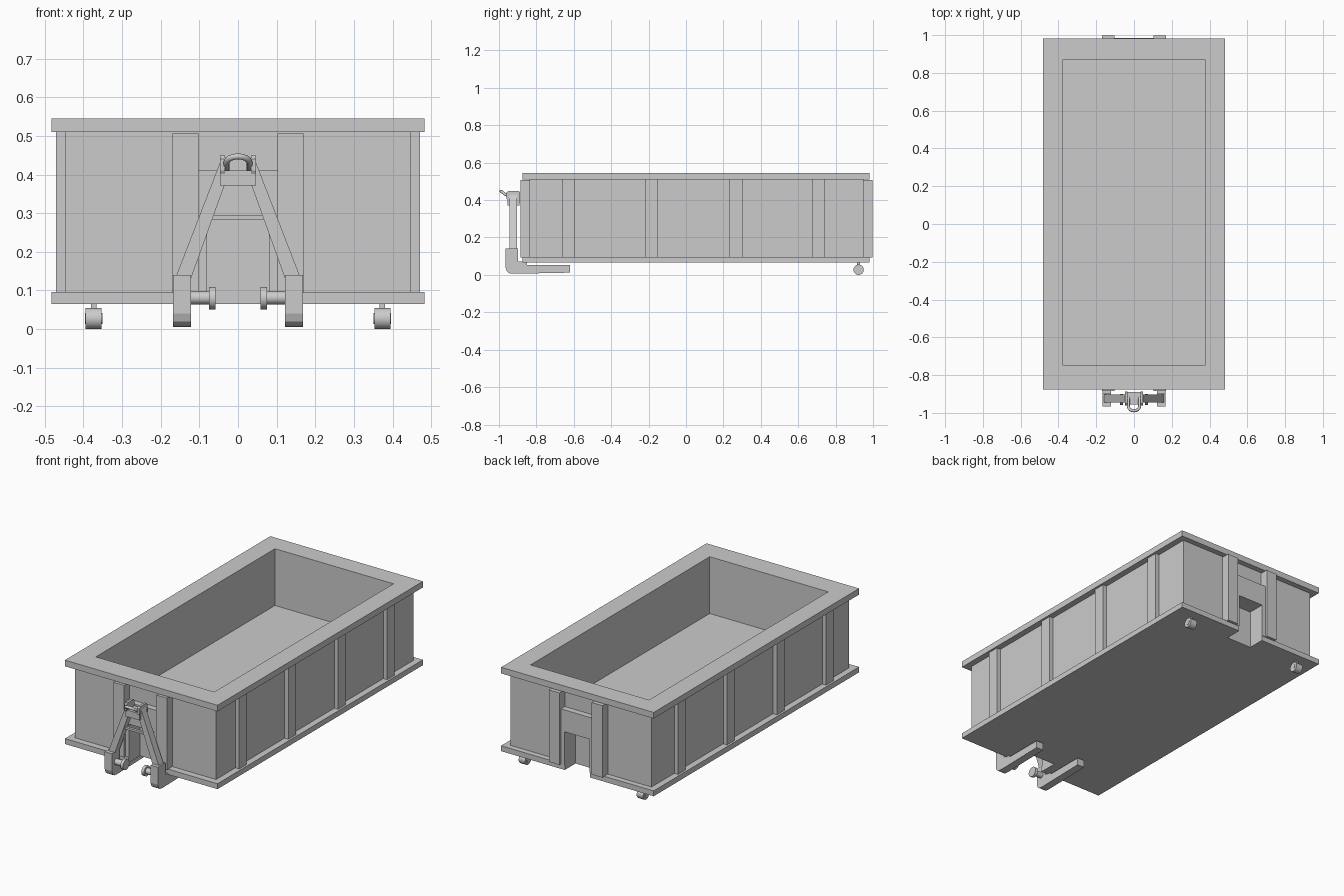
import bpy, bmesh, math
from mathutils import Vector

if "Cube" in bpy.data.objects:
    bpy.data.objects.remove(bpy.data.objects["Cube"])


def finish(name, bm):
    bmesh.ops.recalc_face_normals(bm, faces=bm.faces)
    me = bpy.data.meshes.new(name)
    bm.to_mesh(me)
    bm.free()
    ob = bpy.data.objects.new(name, me)
    bpy.context.collection.objects.link(ob)
    return ob


def prism(name, pts, axis, lo, hi):
    """Extrude a 2D profile along x (profile yz), y (profile xz) or z (profile xy)."""
    bm = bmesh.new()
    place = {'x': lambda a, b, t: (t, a, b),
             'y': lambda a, b, t: (a, t, b),
             'z': lambda a, b, t: (a, b, t)}[axis]
    f = bm.faces.new([bm.verts.new(place(a, b, lo)) for a, b in pts])
    ext = bmesh.ops.extrude_face_region(bm, geom=[f])
    d = Vector(place(0, 0, hi - lo))
    bmesh.ops.translate(bm, vec=d, verts=[v for v in ext['geom'] if isinstance(v, bmesh.types.BMVert)])
    return finish(name, bm)


def box(name, x0, x1, y0, y1, z0, z1):
    return prism(name, [(x0, y0), (x1, y0), (x1, y1), (x0, y1)], 'z', z0, z1)


def smooth(ob):
    bpy.ops.object.select_all(action='DESELECT')
    ob.select_set(True)
    bpy.context.view_layer.objects.active = ob
    bpy.ops.object.shade_smooth_by_angle(angle=math.radians(35))


def cyl_x(name, x0, x1, y, z, r, n=24):
    ob = prism(name, [(y + r * math.cos(2 * math.pi * i / n), z + r * math.sin(2 * math.pi * i / n))
                      for i in range(n)], 'x', x0, x1)
    smooth(ob)
    return ob


def cut(target, *dims):
    """Subtract a box from the target."""
    c = box("cutter", *dims)
    c.hide_render = True
    m = target.modifiers.new("cut", 'BOOLEAN')
    m.operation, m.solver, m.object = 'DIFFERENCE', 'EXACT', c
    bpy.context.view_layer.objects.active = target
    bpy.ops.object.modifier_apply(modifier=m.name)
    bpy.data.objects.remove(c, do_unlink=True)


RECESS_BACK = (-.08, .08, .885, 1.2, -.1, .285)
RECESS_FRONT = (-.08, .08, -1.2, -.77, -.1, .285)
INTERIOR = (-.375, .375, -.75, .87, .22, .8)

# container hull, bottom plate and top rim
hull = box("hull", -.447, .447, -.837, .95, .09, .515)
plate = box("bottom_plate", -.483, .483, -.875, .982, .065, .096)
rim = box("top_rim", -.483, .483, -.875, .982, .51, .545)
cut(hull, *INTERIOR)
cut(rim, *INTERIOR)
for part in (hull, plate):
    cut(part, *RECESS_BACK)
    cut(part, *RECESS_FRONT)

# end panels between the posts, with the recess opening
front_panel = box("front_panel", -.105, .105, -.872, -.83, .094, .41)
cut(front_panel, *RECESS_FRONT)
back_panel = box("back_panel", -.105, .105, .945, .985, .094, .41)
cut(back_panel, *RECESS_BACK)

for s, side in ((-1, "left"), (1, "right")):
    def sbox(name, a, b, *rest):
        return box(f"{name}_{side}", *sorted((s * a, s * b)), *rest)

    # end posts and side ribs
    sbox("front_post", .102, .17, -.885, -.83, .094, .506)
    sbox("back_post", .102, .17, .945, .998, .094, .506)
    for i, y in enumerate((-.628, -.183, .267, .71)):
        sbox(f"side_rib_{i + 1}", .44, .471, y - .034, y + .034, .094, .512)

    # L-shaped skid: upright foot and rail under the plate
    foot = [(-.965, .14), (-.965, .04), (-.958, .02), (-.945, .009), (-.92, .006),
            (-.62, .012), (-.62, .054), (-.897, .054), (-.897, .14)]
    prism("skid_" + side, foot, 'x', *sorted((s * .122, s * .168)))
    sbox("skid_bracket", .122, .168, -.9, -.85, .05, .072)

    # leaning leg of the lifting frame
    leg = [(.163, .13), (.122, .13), (.035, .372), (.035, .42), (.047, .43)]
    prism("frame_leg_" + side, [(s * a, b) for a, b in leg], 'y', -.944, -.903)

    # hook lug
    lug = [(-.96, .41), (-.96, .44), (-.95, .449), (-.895, .449), (-.887, .44),
           (-.887, .385), (-.9, .373), (-.94, .373)]
    prism("hook_lug_" + side, lug, 'x', *sorted((s * .034, s * .047)))

    # guide roller on a stub axle
    cyl_x("roller_axle_" + side, *sorted((s * .074, s * .124)), -.928, .081, .017)
    cyl_x("roller_disc_" + side, *sorted((s * .058, s * .075)), -.928, .08, .029)

    # rear wheel with hub
    cyl_x("wheel_" + side, *sorted((s * .353, s * .394)), .923, .0275, .0275)
    cyl_x("wheel_hub_" + side, *sorted((s * .351, s * .396)), .923, .0275, .014)
    sbox("wheel_mount", .366, .381, .915, .931, .04, .068)

# plate between the lugs
box("hook_plate", -.046, .046, -.955, -.89, .372, .41)
# thin cross tie between the frame legs
box("frame_tie", -.082, .082, -.93, -.915, .283, .295)

# round U-shaped hook bar, leaning forward
cu = bpy.data.curves.new("hook_bar", 'CURVE')
cu.dimensions = '3D'
cu.bevel_depth = .008
cu.bevel_resolution = 3
cu.use_fill_caps = True
path = [(-.03, -.92, .405), (-.03, -.965, .43)]
path += [(-.03 * math.cos(a), -.965 - .024 * math.sin(a), .43 + .017 * math.sin(a))
         for a in [math.pi * i / 8 for i in range(1, 8)]]
path += [(.03, -.965, .43), (.03, -.92, .405)]
sp = cu.splines.new('POLY')
sp.points.add(len(path) - 1)
for p, co in zip(sp.points, path):
    p.co = (*co, 1)
bar = bpy.data.objects.new("hook_bar", cu)
bpy.context.collection.objects.link(bar)
